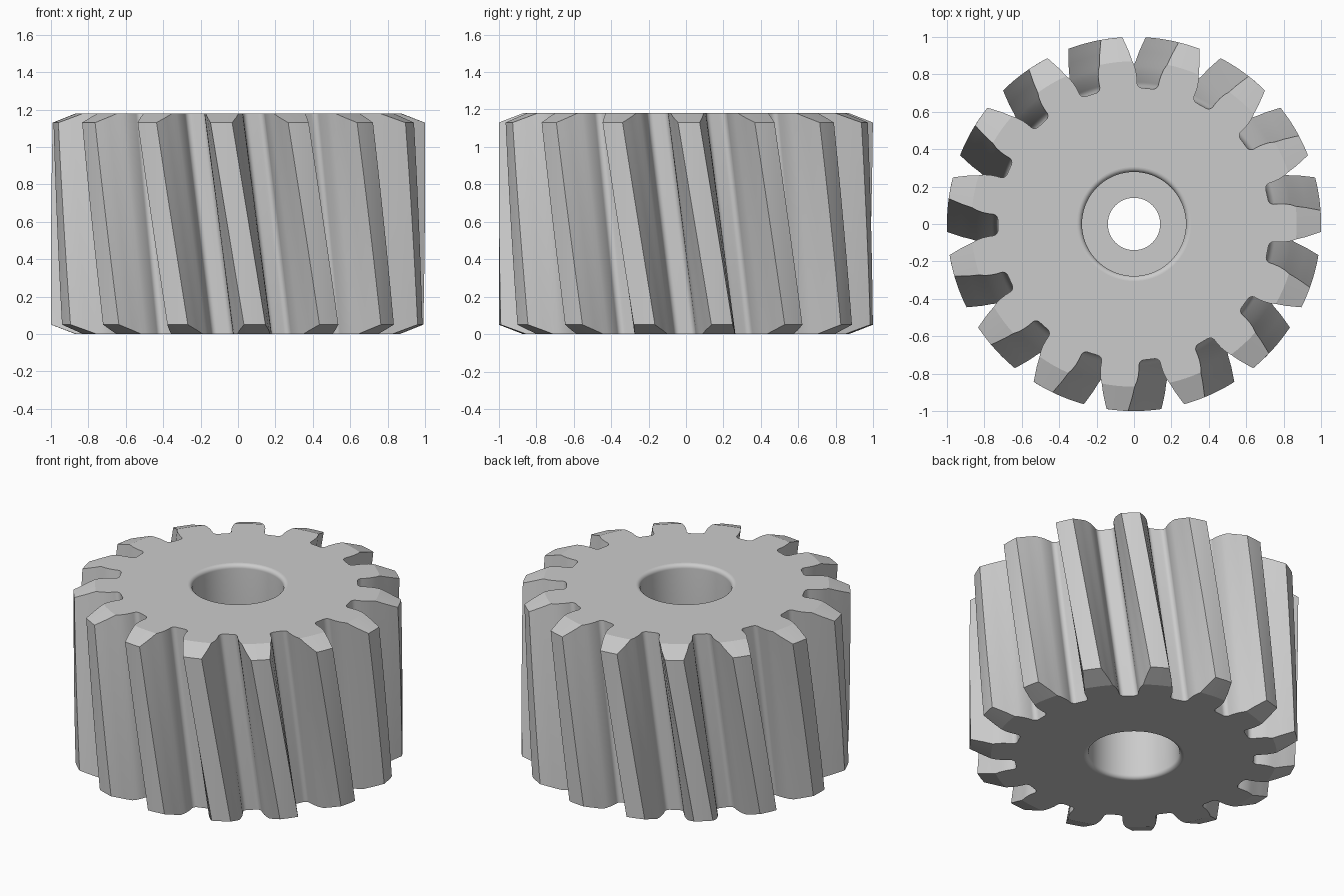
import bpy, bmesh, math

if "Cube" in bpy.data.objects:
    bpy.data.objects.remove(bpy.data.objects["Cube"])

TEETH, HEIGHT, TWIST = 15, 1.18, math.radians(11.2)
CHAMFER_R, CHAMFER_H = 0.87, 0.05
PITCH = 2 * math.pi / TEETH
MID_GAP = math.radians(282)          # gap centre at half height
LEVELS, LAND = 14, 4                 # steps along a tooth, steps across its tip

bm = bmesh.new()


def inset(r):
    """How far the end chamfer cuts in at radius r."""
    return max(0.0, (r - CHAMFER_R) / (1 - CHAMFER_R)) * CHAMFER_H


def place(r, a, z):
    a += MID_GAP + TWIST * (0.5 - z / HEIGHT)
    return bm.verts.new((r * math.cos(a), r * math.sin(a), z))


# half of a tooth gap: floor, rounded corner, curved flank (sideways, outwards)
half = [(0, 0.728), (0.015, 0.728)]
for i in range(9):
    t = math.radians(i * 90 / 8)
    half.append((0.028 + 0.03 * math.sin(t), 0.758 - 0.03 * math.cos(t)))
half += [(0.061, 0.78), (0.068, 0.81), (0.079, 0.84), (0.0935, 0.865),
         (0.114, 0.915), (0.133, 0.953), (0.151, 0.9885)]
polar = [(math.hypot(x, y), math.atan2(x, y)) for x, y in half]
polar[-1] = (1.0, polar[-1][1])
polar[-4] = (CHAMFER_R, polar[-4][1])
gap = [(r, -a) for r, a in polar[:0:-1]] + polar
tip = polar[-1][1]
land = [(1.0, tip + (PITCH - 2 * tip) * i / LAND) for i in range(1, LAND)]
unit = gap + land

# helical side walls
cols = []
for k in range(TEETH):
    for r, a in unit:
        z0 = inset(r)
        cols.append([place(r, a + k * PITCH, z0 + (HEIGHT - 2 * z0) * i / LEVELS)
                     for i in range(LEVELS + 1)])
n, m = len(cols), len(unit)
for c in range(n):
    p, q = cols[c], cols[(c + 1) % n]
    for i in range(LEVELS):
        bm.faces.new((p[i], q[i], q[i + 1], p[i + 1]))

# cone chamfers on both ends of every tooth
g = len(gap)
for k in range(TEETH):
    for end in (0, LEVELS):
        rows = []
        for j in range(4):
            left = cols[k * m + g - 4 + j][end]
            right = cols[((k + 1) * m + 3 - j) % n][end]
            if j == 3:
                mid = [cols[k * m + g + i][end] for i in range(LAND - 1)]
            else:
                r, a = polar[len(polar) - 4 + j]
                mid = [place(r, k * PITCH + a + (PITCH - 2 * a) * i / LAND, left.co.z)
                       for i in range(1, LAND)]
            rows.append([left] + mid + [right])
        for lo, hi in zip(rows, rows[1:]):
            for i in range(LAND):
                bm.faces.new((lo[i], hi[i], hi[i + 1], lo[i + 1]))

# bore: rounded rims, wide recess at each end, narrow hole in the middle web
SEG, F = 72, 0.027
upper = [(0.305 - F * math.sin(t), HEIGHT - F + F * math.cos(t))
         for t in (math.radians(i * 90 / 8) for i in range(9))]
upper += [(0.278, 0.84), (0.14, 0.84)]
bore = upper + [(r, HEIGHT - z) for r, z in reversed(upper)]
rings = [[bm.verts.new((r * math.cos(2 * math.pi * s / SEG),
                        r * math.sin(2 * math.pi * s / SEG), z)) for s in range(SEG)]
         for r, z in bore]
for a, b in zip(rings, rings[1:]):
    for s in range(SEG):
        bm.faces.new((a[s], a[(s + 1) % SEG], b[(s + 1) % SEG], b[s]))

# flat end caps between the tooth outline and the bore rim
for z in (0, HEIGHT):
    edges = [e for e in bm.edges if e.is_boundary
             and all(abs(v.co.z - z) < 1e-4 for v in e.verts)]
    bmesh.ops.triangle_fill(bm, edges=edges, use_beauty=True, normal=(0, 0, 1))
bmesh.ops.recalc_face_normals(bm, faces=bm.faces[:])

mesh = bpy.data.meshes.new("helical_gear")
bm.to_mesh(mesh)
bm.free()
gear = bpy.data.objects.new("helical_gear", mesh)
bpy.context.collection.objects.link(gear)

steel = bpy.data.materials.new("grey_metal")
steel.diffuse_color = (0.6, 0.6, 0.6, 1)
steel.use_nodes = True
steel.node_tree.nodes["Principled BSDF"].inputs["Base Color"].default_value = steel.diffuse_color
mesh.materials.append(steel)

# smooth curved walls, crisp edges, flat caps
bpy.context.view_layer.objects.active = gear
gear.select_set(True)
bpy.ops.object.shade_smooth_by_angle(angle=math.radians(16))
for p in mesh.polygons:
    if abs(p.normal.z) > 0.999:
        p.use_smooth = False
